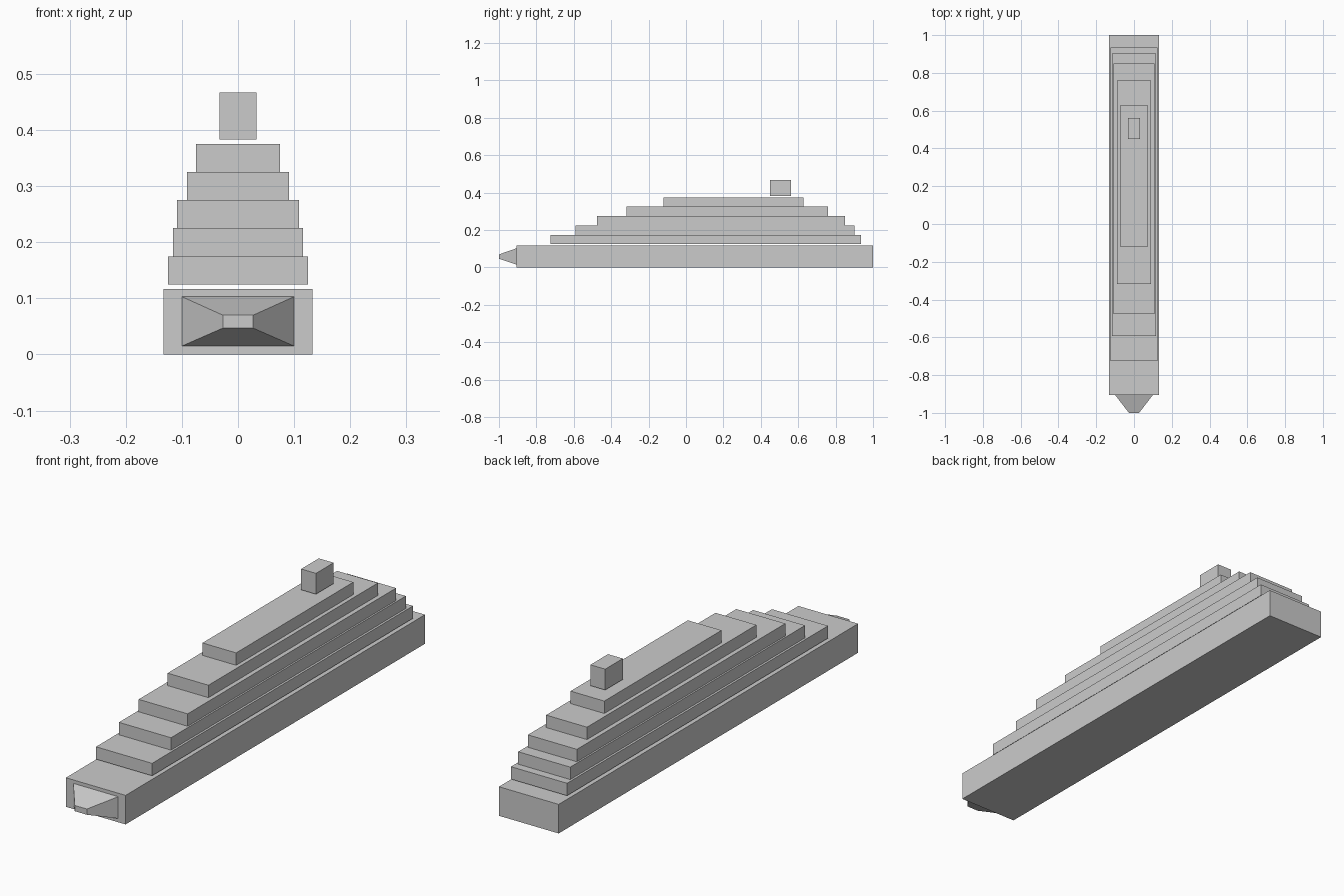
import bpy
import bmesh

cube = bpy.data.objects.get("Cube")
if cube:
    bpy.data.objects.remove(cube, do_unlink=True)

grey = bpy.data.materials.new("plain_grey")
grey.use_nodes = True
colour = (0.6, 0.6, 0.6, 1)
grey.diffuse_color = colour
grey.node_tree.nodes["Principled BSDF"].inputs["Base Color"].default_value = colour


def block(name, half_width, y_range, z_range, tip=None):
    """Box spanning the ranges; tip = (half width, z low, z high) tapers its front."""
    bm = bmesh.new()
    bmesh.ops.create_cube(bm, size=2)
    for v in bm.verts:
        front, high = v.co.y < 0, v.co.z > 0
        w, (z0, z1) = half_width, z_range
        if tip and front:
            w, z0, z1 = tip
        v.co = (v.co.x * w, y_range[0 if front else 1], z1 if high else z0)
    mesh = bpy.data.meshes.new(name)
    bm.to_mesh(mesh)
    bm.free()
    mesh.materials.append(grey)
    obj = bpy.data.objects.new(name, mesh)
    bpy.context.collection.objects.link(obj)
    return obj


# Hull and tapered bow
block("hull", 0.133, (-0.905, 1.0), (0, 0.117))
block("bow", 0.1, (-1.0, -0.905), (0.015, 0.103), tip=(0.027, 0.047, 0.07))

# Stepped decks, lowest first: half width, front, back
decks = [
    (0.125, -0.725, 0.935),
    (0.116, -0.592, 0.902),
    (0.109, -0.476, 0.85),
    (0.091, -0.318, 0.76),
    (0.075, -0.119, 0.627),
]
height = 0.05
for i, (half_width, front, back) in enumerate(decks):
    base = 0.125 + i * height
    block(f"deck_{i + 1}", half_width, (front, back), (base, base + height))

# Funnel above the top deck
block("funnel", 0.033, (0.449, 0.561), (0.383, 0.467))
